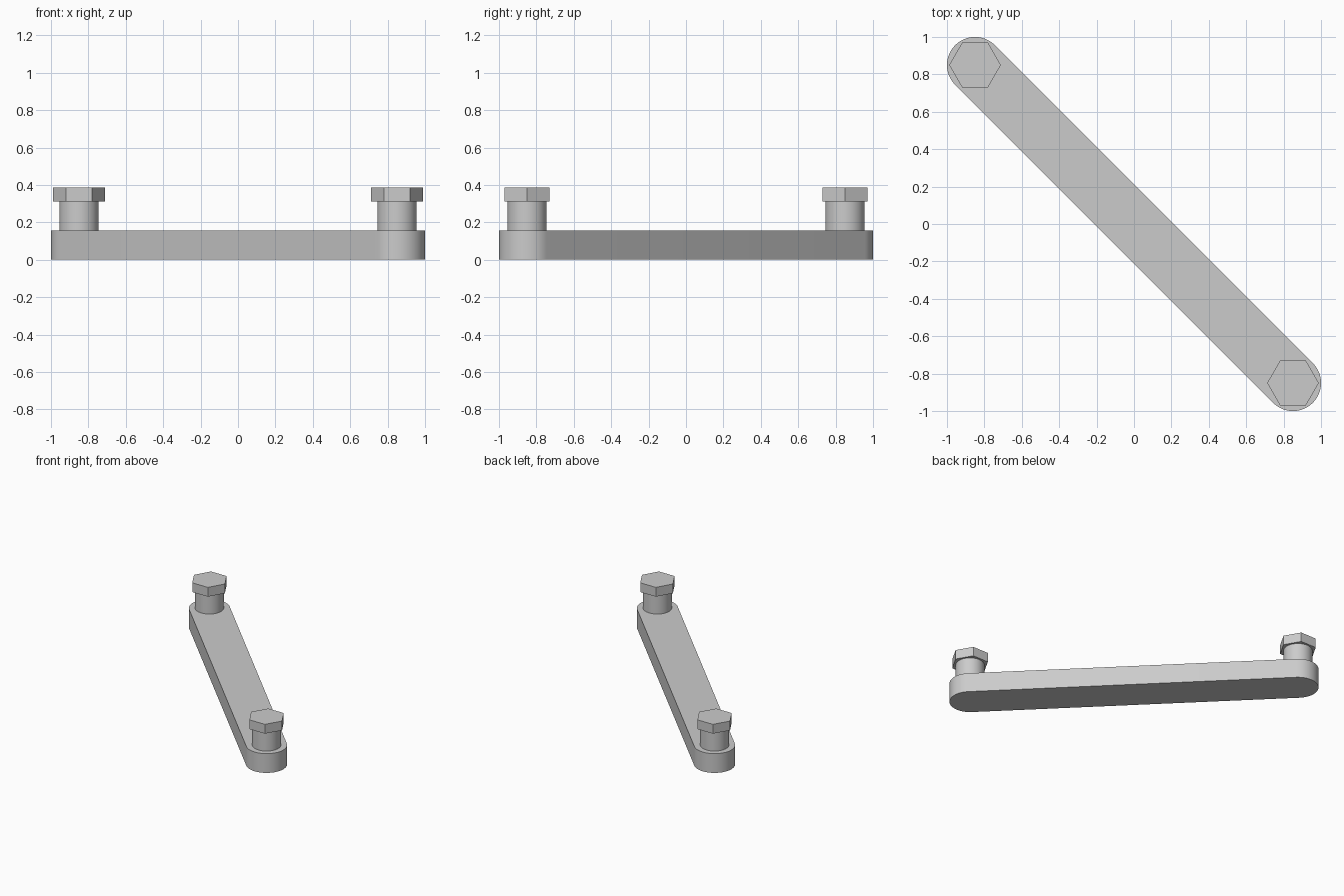
import bpy
import bmesh
from math import cos, sin, pi, radians

if "Cube" in bpy.data.objects:
    bpy.data.objects.remove(bpy.data.objects["Cube"])

steel = bpy.data.materials.new("grey_steel")
steel.use_nodes = True
grey = (0.6, 0.6, 0.6, 1)
steel.diffuse_color = grey
steel.node_tree.nodes["Principled BSDF"].inputs["Base Color"].default_value = grey

PIN = 0.85       # distance of each bolt from the centre along x and y
BAR_TOP = 0.155
NECK_TOP = 0.31
HEAD_TOP = 0.385


def arc(cx, cy, radius, start, sweep, steps):
    """Points along an arc, angles in radians."""
    return [(cx + radius * cos(start + sweep * i / steps),
             cy + radius * sin(start + sweep * i / steps)) for i in range(steps + 1)]


def prism(name, outline, bottom, top):
    """Extrude a closed outline upwards."""
    bm = bmesh.new()
    base = bm.faces.new([bm.verts.new((x, y, bottom)) for x, y in outline])
    extruded = bmesh.ops.extrude_face_region(bm, geom=[base])["geom"]
    raised = [v for v in extruded if isinstance(v, bmesh.types.BMVert)]
    bmesh.ops.translate(bm, verts=raised, vec=(0, 0, top - bottom))
    bmesh.ops.recalc_face_normals(bm, faces=bm.faces)
    mesh = bpy.data.meshes.new(name)
    bm.to_mesh(mesh)
    bm.free()
    mesh.materials.append(steel)
    obj = bpy.data.objects.new(name, mesh)
    bpy.context.collection.objects.link(obj)
    bpy.ops.object.select_all(action="DESELECT")
    obj.select_set(True)
    bpy.context.view_layer.objects.active = obj
    bpy.ops.object.shade_smooth_by_angle(angle=radians(30))
    return obj


# Round-ended diagonal bar
outline = (arc(PIN, -PIN, 0.15, -3 * pi / 4, pi, 32)
           + arc(-PIN, PIN, 0.15, pi / 4, pi, 32))
prism("link_bar", outline, 0, BAR_TOP)

# A round neck and hexagonal head at each end
for label, side in (("left", 1), ("right", -1)):
    x, y = PIN * side, -PIN * side
    prism(label + "_bolt_neck", arc(x, y, 0.105, 0, 2 * pi, 48)[:-1], BAR_TOP, NECK_TOP)
    prism(label + "_bolt_head", arc(x, y, 0.138, 0, 2 * pi, 6)[:-1], NECK_TOP, HEAD_TOP)
